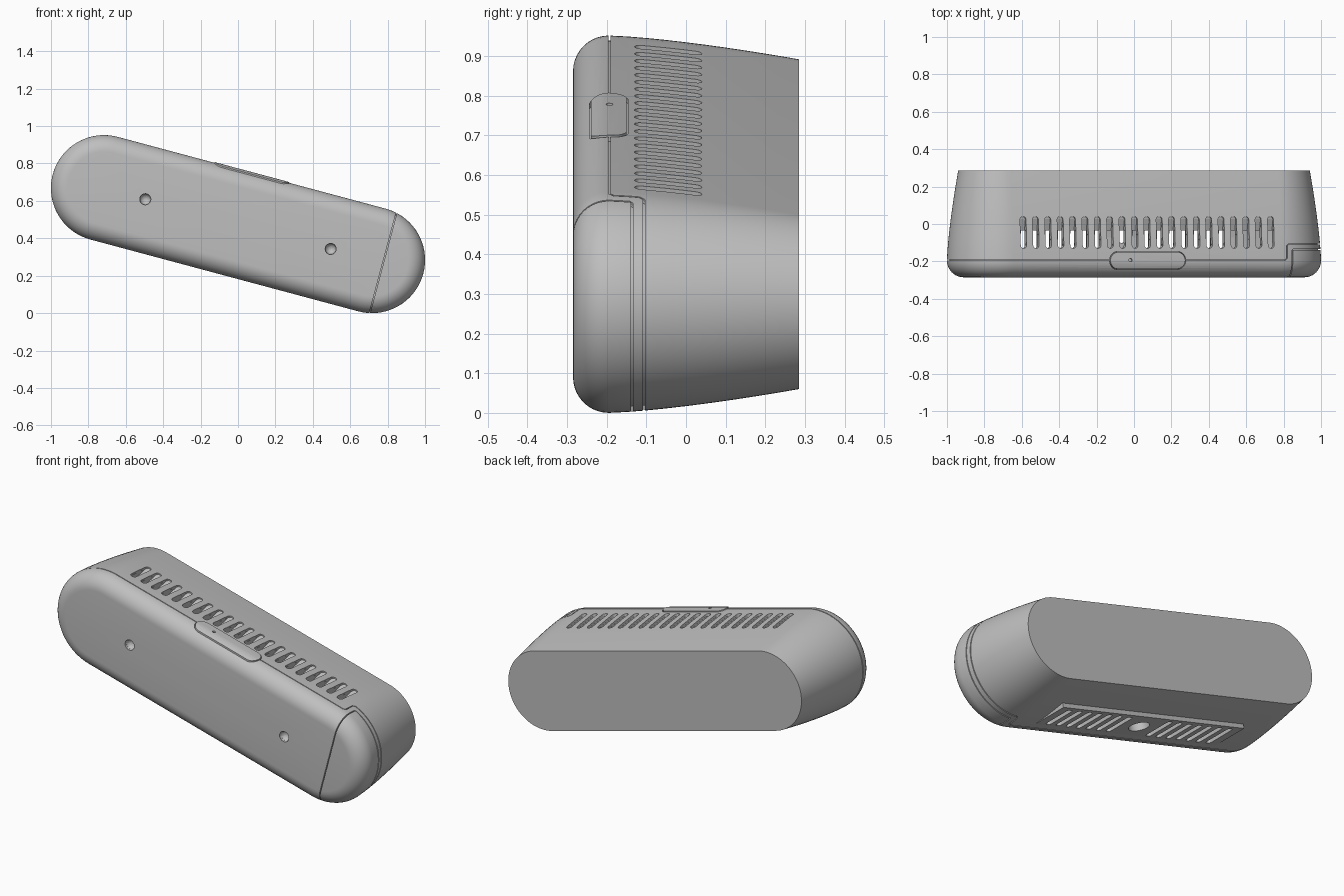
import bpy, bmesh, math
from mathutils import Matrix, Vector

if "Cube" in bpy.data.objects:
    bpy.data.objects.remove(bpy.data.objects["Cube"], do_unlink=True)

HALF = 0.7415      # half distance between the end arc centres
RAD = 0.284        # largest end radius
FRONT, BACK = -0.285, 0.285
ROUND = 0.09       # front edge rounding
TILT = math.radians(15)

grey = bpy.data.materials.new("plain grey")
grey.use_nodes = True
grey.diffuse_color = (0.52, 0.52, 0.52, 1)
grey.node_tree.nodes["Principled BSDF"].inputs["Base Color"].default_value = (0.52, 0.52, 0.52, 1)


def make(name, bm):
    bmesh.ops.recalc_face_normals(bm, faces=bm.faces)
    mesh = bpy.data.meshes.new(name)
    bm.to_mesh(mesh)
    bm.free()
    mesh.materials.append(grey)
    ob = bpy.data.objects.new(name, mesh)
    bpy.context.collection.objects.link(ob)
    return ob


def bridge(bm, rings):
    """Skin a list of equal vertex rings and close both ends."""
    for a, b in zip(rings, rings[1:]):
        for i in range(len(a)):
            j = (i + 1) % len(a)
            bm.faces.new((a[i], a[j], b[j], b[i]))
    bm.faces.new(rings[0])
    bm.faces.new(rings[-1][::-1])


def pill(cx, cy, half, rad, along_x=True, steps=8):
    """Round-ended outline."""
    pts = []
    for end in (1, -1):
        for i in range(steps + 1):
            a = -math.pi / 2 + math.pi * i / steps
            p, q = end * (half + rad * math.cos(a)), end * rad * math.sin(a)
            pts.append((cx + p, cy + q) if along_x else (cx - q, cy + p))
    return pts


def circle(cx, cy, rad, steps=32):
    return [(cx + rad * math.cos(math.tau * i / steps),
             cy + rad * math.sin(math.tau * i / steps)) for i in range(steps)]


def shell_solid(name, inset):
    """Tapered round-ended body with a rounded front edge, inset evenly."""
    mid = FRONT + ROUND
    profile = []
    for i in range(11):
        a = math.pi / 2 * i / 10
        profile.append((mid - (ROUND - inset) * math.cos(a),
                        RAD - ROUND + (ROUND - inset) * math.sin(a)))
    end = BACK - max(inset, 0)
    for i in range(1, 11):
        y = mid + (end - mid) * i / 10
        t = (y - mid) / (BACK - mid)
        profile.append((y, RAD - 0.06 * t ** 1.4 - inset))
    bm = bmesh.new()
    bridge(bm, [[bm.verts.new((x, y, z)) for x, z in pill(0, 0, HALF, r, steps=36)]
                for y, r in profile])
    return make(name, bm)


def prisms(name, outlines, low, high):
    """Extrude outlines upward; low may be a function of y."""
    bm = bmesh.new()
    for pts in outlines:
        lower = [bm.verts.new((x, y, low(y) if callable(low) else low)) for x, y in pts]
        upper = [bm.verts.new((x, y, high)) for x, y in pts]
        bridge(bm, [lower, upper])
    return make(name, bm)


def ribbon(path, width=0.005):
    """Thin outline following a path."""
    pts = [Vector(p) for p in path]
    left, right = [], []
    for i, p in enumerate(pts):
        d = (pts[min(i + 1, len(pts) - 1)] - pts[max(i - 1, 0)]).normalized()
        n = Vector((-d.y, d.x)) * width / 2
        left.append(tuple(p + n))
        right.append(tuple(p - n))
    return left + right[::-1]


def boolean(ob, tool, kind="DIFFERENCE"):
    mod = ob.modifiers.new("cut", "BOOLEAN")
    mod.object, mod.operation, mod.solver = tool, kind, "EXACT"
    with bpy.context.temp_override(object=ob, active_object=ob, selected_objects=[ob]):
        bpy.ops.object.modifier_apply(modifier=mod.name)


# Hollow outer skin and hollow inner core
skin = shell_solid("outer_shell", 0)
core = shell_solid("inner_core", 0.0125)
skin_void = shell_solid("skin_void", 0.012)
core_void = shell_solid("core_void", 0.04)
boolean(skin, skin_void)
boolean(core, core_void)

# Flat plate under the body
base = prisms("base_plate", [[(-0.62, -0.165), (0.62, -0.165), (0.62, 0.07), (-0.62, 0.07)]],
              -0.282, -0.235)

# Parting seams around the body and the end cap
seam = prisms("seam_cutter", [ribbon([(-1.2, -0.193), (0.76, -0.193), (0.772, -0.182),
                                      (0.772, -0.118), (0.784, -0.106), (1.2, -0.106)])], -0.4, 0.4)
cap_seam = prisms("cap_cutter", [ribbon([(0.803, -0.4), (0.803, -0.142), (0.809, -0.136),
                                         (1.2, -0.136)])], -0.4, 0.4)
boolean(skin, seam)
boolean(skin, cap_seam)

# Button with a pinhole, set into a slightly larger opening
opening = prisms("button_opening", [pill(0, -0.195, 0.162, 0.049, steps=16)], 0.1, 0.4)
boolean(skin, opening)
button = shell_solid("button", -0.004)
blank = prisms("button_blank", [pill(0, -0.195, 0.162, 0.045, steps=16)], 0.2, 0.4)
pinhole = prisms("pinhole_cutter", [circle(-0.096, -0.193, 0.009, 16)], 0.26, 0.4)
boolean(button, blank, "INTERSECT")
boolean(button, pinhole)

# Top vents with floors ramping up toward the back
pitch = 0.0685
vents = prisms("vent_cutter",
               [pill(i * pitch, -0.045, 0.0685, 0.0165, False) for i in range(-10, 11)],
               lambda y: 0.255 + (y - 0.04) * 0.32, 0.4)
for ob in (skin, core):
    boolean(ob, vents)

# Bottom vents and round port
grille = prisms("grille_cutter",
                [pill(s * i * pitch, -0.047, 0.078, 0.0165, False)
                 for s in (-1, 1) for i in range(2, 9)] + [circle(0, -0.047, 0.055)],
                -0.4, -0.15)
for ob in (skin, core, base):
    boolean(ob, grille)

# Round dimples on the front
bm = bmesh.new()
for s in (-1, 1):
    bmesh.ops.create_uvsphere(bm, u_segments=24, v_segments=12, radius=0.03,
                              matrix=Matrix.Translation((s * 0.513, FRONT + 0.004, 0)))
dimples = make("dimple_cutter", bm)
for ob in (skin, core):
    boolean(ob, dimples)

# Remove cutters
for tool in (skin_void, core_void, seam, cap_seam, opening, blank, pinhole, vents, grille, dimples):
    bpy.data.objects.remove(tool, do_unlink=True)

# Tilt, lift and shade the parts
place = Matrix.Translation((0, 0, 0.476)) @ Matrix.Rotation(TILT, 4, "Y")
for ob in (skin, core, base, button):
    ob.data.transform(place)
    bpy.ops.object.select_all(action="DESELECT")
    ob.select_set(True)
    bpy.context.view_layer.objects.active = ob
    bpy.ops.object.shade_smooth_by_angle(angle=math.radians(14))
